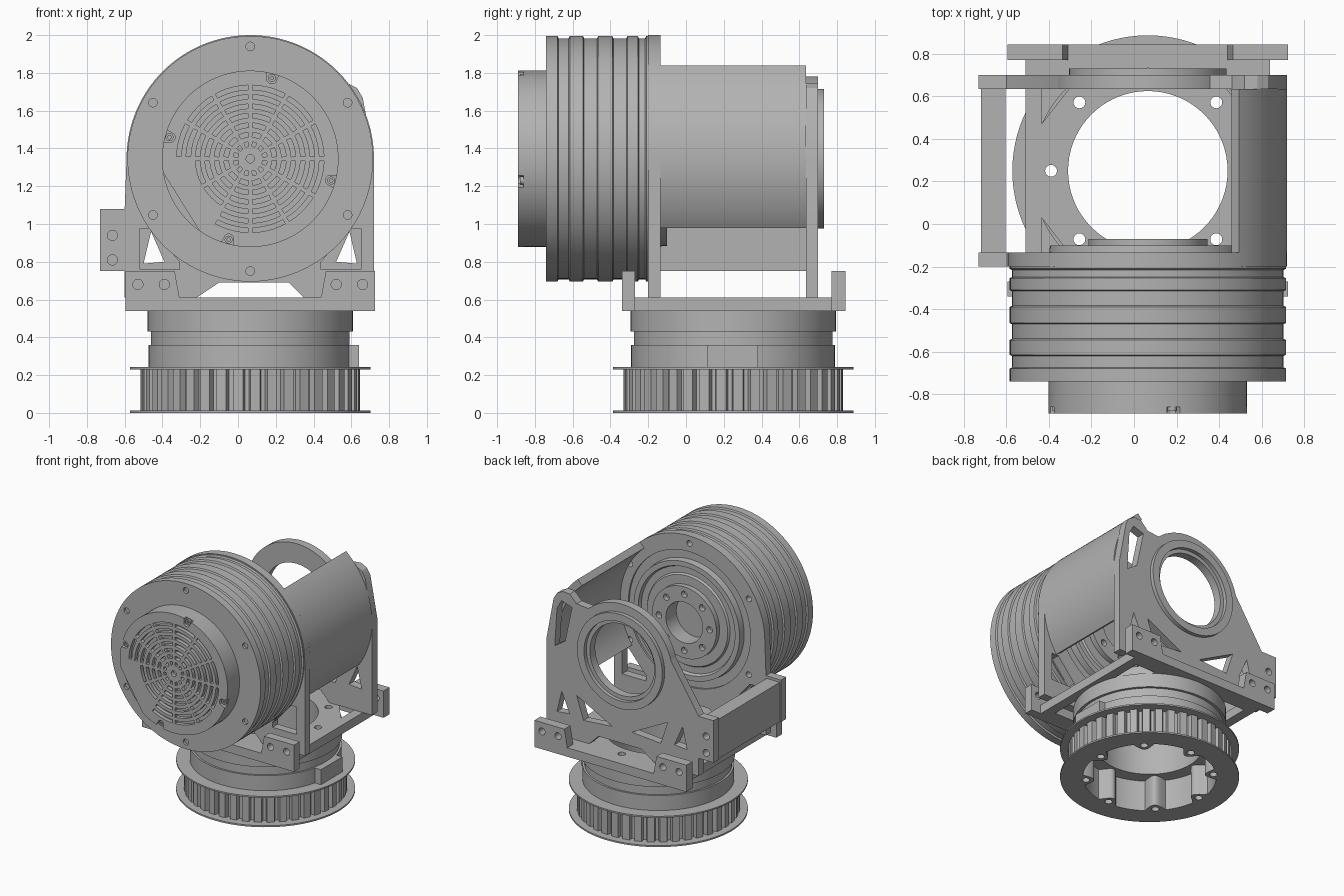
import bpy, bmesh
from math import sin, cos, radians, pi

default_cube = bpy.data.objects.get("Cube")
if default_cube:
    bpy.data.objects.remove(default_cube, do_unlink=True)

# Single flat colour
grey = bpy.data.materials.new("machined grey")
grey.use_nodes = True
colour = (0.45, 0.45, 0.45, 1)
grey.diffuse_color = colour
grey.node_tree.nodes["Principled BSDF"].inputs["Base Color"].default_value = colour

AXIS_X = 0.065            # both rotation axes share this x
MOTOR = (AXIS_X, 1.345)   # tilt axis in x, z
TURN = (AXIS_X, 0.25)     # turntable axis in x, y


def finish(obj):
    """Clean up the mesh, give it the material and smooth the round faces."""
    mesh = obj.data
    bm = bmesh.new()
    bm.from_mesh(mesh)
    bmesh.ops.remove_doubles(bm, verts=bm.verts, dist=0.0001)
    bmesh.ops.recalc_face_normals(bm, faces=bm.faces)
    bm.to_mesh(mesh)
    bm.free()
    mesh.materials.clear()
    mesh.materials.append(grey)
    bpy.ops.object.select_all(action="DESELECT")
    obj.select_set(True)
    bpy.context.view_layer.objects.active = obj
    bpy.ops.object.shade_smooth_by_angle(angle=radians(30))
    return obj


def polar(centre, radius, degrees):
    a = radians(degrees)
    return (centre[0] + radius * cos(a), centre[1] + radius * sin(a))


def arc(centre, radius, start, end, steps):
    return [polar(centre, radius, start + (end - start) * i / steps) for i in range(steps + 1)]


def circle(centre, radius, steps=72):
    return arc(centre, radius, 0, 360, steps)[:-1]


def bolts(centre, pitch_radius, count, radius, start=0):
    return [circle(polar(centre, pitch_radius, start + 360 * i / count), radius, 16)
            for i in range(count)]


def mirror(points):
    return [(2 * AXIS_X - x, y) for x, y in points]


def plate(name, outline, holes, low, high, upright=True):
    """Flat part with holes: upright spans low..high in y, otherwise in z."""
    curve = bpy.data.curves.new(name, "CURVE")
    curve.dimensions = "2D"
    curve.fill_mode = "BOTH"
    curve.extrude = (high - low) / 2
    for loop in [outline] + holes:
        spline = curve.splines.new("POLY")
        spline.points.add(len(loop) - 1)
        for point, (x, y) in zip(spline.points, loop):
            point.co = (x, y, 0, 1)
        spline.use_cyclic_u = True
    obj = bpy.data.objects.new(name, curve)
    bpy.context.collection.objects.link(obj)
    middle = (low + high) / 2
    obj.location = (0, middle, 0) if upright else (0, 0, middle)
    obj.rotation_euler.x = pi / 2 if upright else 0
    bpy.ops.object.select_all(action="DESELECT")
    obj.select_set(True)
    bpy.context.view_layer.objects.active = obj
    bpy.ops.object.convert(target="MESH")
    return finish(bpy.context.view_layer.objects.active)


def turned(name, profile):
    """Solid turned about the motor axis from (radius, y) points."""
    bm = bmesh.new()
    verts = [bm.verts.new((r, 0, -y)) for r, y in profile]
    edges = [bm.edges.new(pair) for pair in zip(verts, verts[1:])]
    bmesh.ops.spin(bm, geom=verts + edges, cent=(0, 0, 0), axis=(0, 0, 1),
                   angle=2 * pi, steps=96)
    mesh = bpy.data.meshes.new(name)
    bm.to_mesh(mesh)
    bm.free()
    obj = bpy.data.objects.new(name, mesh)
    bpy.context.collection.objects.link(obj)
    obj.location = (MOTOR[0], 0, MOTOR[1])
    obj.rotation_euler.x = pi / 2
    return finish(obj)


def box(name, x, y, z):
    return plate(name, [(x[0], z[0]), (x[1], z[0]), (x[1], z[1]), (x[0], z[1])], [], *y)


# Toothed pulley with a scalloped bore
teeth = []
for i in range(40):
    for step, radius in ((0, 0.58), (5.2, 0.58), (6, 0.545), (8.2, 0.545)):
        teeth.append(polar(TURN, radius, i * 9 + step))
bore = []
for a in range(0, 360, 2):
    off = min(a % 45, 45 - a % 45) / 9
    bore.append(polar(TURN, 0.475 - 0.08 * max(0, 1 - off * off), a))
turn_bolts = bolts(TURN, 0.455, 8, 0.028)
rim = circle(TURN, 0.637, 96)
plate("pulley_teeth", teeth, [bore] + turn_bolts, 0.012, 0.23, False)
plate("pulley_lower_flange", rim, [bore] + turn_bolts, 0, 0.012, False)
plate("pulley_upper_flange", rim, [bore] + turn_bolts, 0.23, 0.242, False)

# Turntable collars and stop lug
centre_hole = circle(TURN, 0.375)
for name, radius, low, high in (("lower_collar", 0.54, 0.242, 0.36),
                                ("middle_collar", 0.525, 0.36, 0.43),
                                ("upper_collar", 0.545, 0.43, 0.54)):
    plate(name, circle(TURN, radius, 96), [centre_hole] + turn_bolts, low, high, False)
box("stop_lug", (0.57, 0.64), (0.115, 0.38), (0.242, 0.36))

# Base plate with corner windows
corners = [[(TURN[0] + sx * x, TURN[1] + sy * y) for x, y in ((0.5, 0.45), (0.5, 0.22), (0.32, 0.45))]
           for sx in (-1, 1) for sy in (-1, 1)]
plate("base_plate", [(-0.51, -0.27), (0.64, -0.27), (0.64, 0.77), (-0.51, 0.77)],
      [centre_hole] + turn_bolts + corners, 0.54, 0.61, False)

# Front and back rails with raised bolt tabs
half = [(0.725, 0.54), (0.725, 0.75), (0.465, 0.75), (0.44, 0.61)]
rail = half + mirror(half)[::-1]
rail_holes = [circle((x, 0.68), 0.027, 20) for x in (-0.53, -0.39, 0.52, 0.66)]
plate("front_rail", rail, rail_holes, -0.34, -0.27)
plate("back_rail", rail, rail_holes, 0.77, 0.845)

# Side ear shared by both upright plates
ear = [(-0.6, 0.61), (-0.6, 0.75), (-0.73, 0.75), (-0.73, 1.08), (-0.6, 1.08)]
ear_holes = [circle((-0.665, z), 0.027, 20) for z in (0.81, 0.94)]
box("side_bar", (-0.72, -0.605), (-0.135, 0.635), (0.75, 1.06))

# Front upright plate carrying the motor
window = [(-0.52, 0.76), (-0.31, 0.76), (-0.31, 0.8), (-0.46, 0.975), (-0.52, 0.975)]
feet = [(0.72, 0.61), (0.35, 0.61), (0.27, 0.69), (-0.1, 0.69), (-0.22, 0.61)]
motor_bolts = bolts(MOTOR, 0.595, 6, 0.023, 30)
plate("front_upright", ear + arc(MOTOR, 0.655, 180, 0, 60) + feet,
      [circle(MOTOR, 0.53), window, mirror(window)] + ear_holes + motor_bolts, -0.2, -0.135)

# Back upright plate with bearing ring and triangular windows
column = [(0.46, 1.68), (0.52, 1.74), (0.58, 1.745), (0.63, 1.72), (0.66, 1.67), (0.72, 1.35)]
outer_window = [(-0.46, 0.96), (-0.39, 0.8), (-0.5, 0.79)]
inner_window = [(-0.33, 0.96), (-0.27, 0.78), (-0.02, 0.8)]
column_window = [(0.5, 1.64), (0.59, 1.67), (0.63, 1.6), (0.65, 1.3), (0.56, 1.36)]
plate("back_upright", ear + arc(MOTOR, 0.437, 166, 48, 40) + column + feet,
      [circle(MOTOR, 0.28), outer_window, mirror(outer_window), inner_window,
       mirror(inner_window), column_window] + ear_holes, 0.635, 0.7)
plate("bearing_ring", circle(MOTOR, 0.37), [circle(MOTOR, 0.31)], 0.7, 0.73)

# Curved cover joining the uprights
plate("curved_cover", arc(MOTOR, 0.655, -34, 49, 30) + arc(MOTOR, 0.6, 49, -34, 30), [], -0.135, 0.635)

# Motor drum with shallow grooves
drum = [(0, -0.72), (0.65, -0.72)]
for low, high in ((-0.68, -0.615), (-0.545, -0.465), (-0.39, -0.31), (-0.255, -0.21)):
    drum += [(0.65, low), (0.638, low + 0.006), (0.638, high - 0.006), (0.65, high)]
turned("motor_drum", drum + [(0.65, -0.2), (0, -0.2)])
plate("drum_face", circle(MOTOR, 0.65, 96), motor_bolts, -0.74, -0.72)

# Stepped motor output and bolted hub
turned("motor_output", [(0.16, -0.2), (0.53, -0.2), (0.53, -0.15), (0.465, -0.15), (0.46, -0.1),
                        (0.42, -0.1), (0.41, -0.125), (0.36, -0.125), (0.35, -0.11), (0.16, -0.11),
                        (0.16, -0.2)])
plate("output_hub", circle(MOTOR, 0.28), [circle(MOTOR, 0.16)] + bolts(MOTOR, 0.22, 8, 0.025), -0.11, -0.07)

# Fan cap: notched rim with one flat, and a slotted grille
turned("fan_cap", [(0, -0.86), (0.467, -0.86), (0.467, -0.73), (0, -0.73)])
cap = []
for a in range(360):
    off = radians((a - 75 + 45) % 90 - 45) * 0.443
    radius = 0.467
    if abs(off) < 0.03:
        radius = 0.443 - (0.03 ** 2 - off * off) ** 0.5
    if abs(a - 212) < 40:
        radius = min(radius, 0.43 / cos(radians(a - 212)))
    cap.append(polar(MOTOR, radius, a))
slots = [circle(MOTOR, 0.022, 24)]
for ring in range(7):
    outer = 0.09 + 0.05 * ring
    for sector in range(0, 360, 30):
        if ring > 4 and 180 <= sector < 240:
            continue
        gap = 0.012 / outer * 180 / pi
        start, end = sector + gap, sector + 30 - gap
        slots.append(arc(MOTOR, outer, start, end, 8) + arc(MOTOR, outer - 0.024, end, start, 8))
plate("fan_grille", cap, slots, -0.89, -0.86)
for i in range(4):
    spot = polar(MOTOR, 0.443, 75 + 90 * i)
    plate("cap_screw", circle(spot, 0.021, 20), [circle(spot, 0.01, 6)], -0.878, -0.86)
